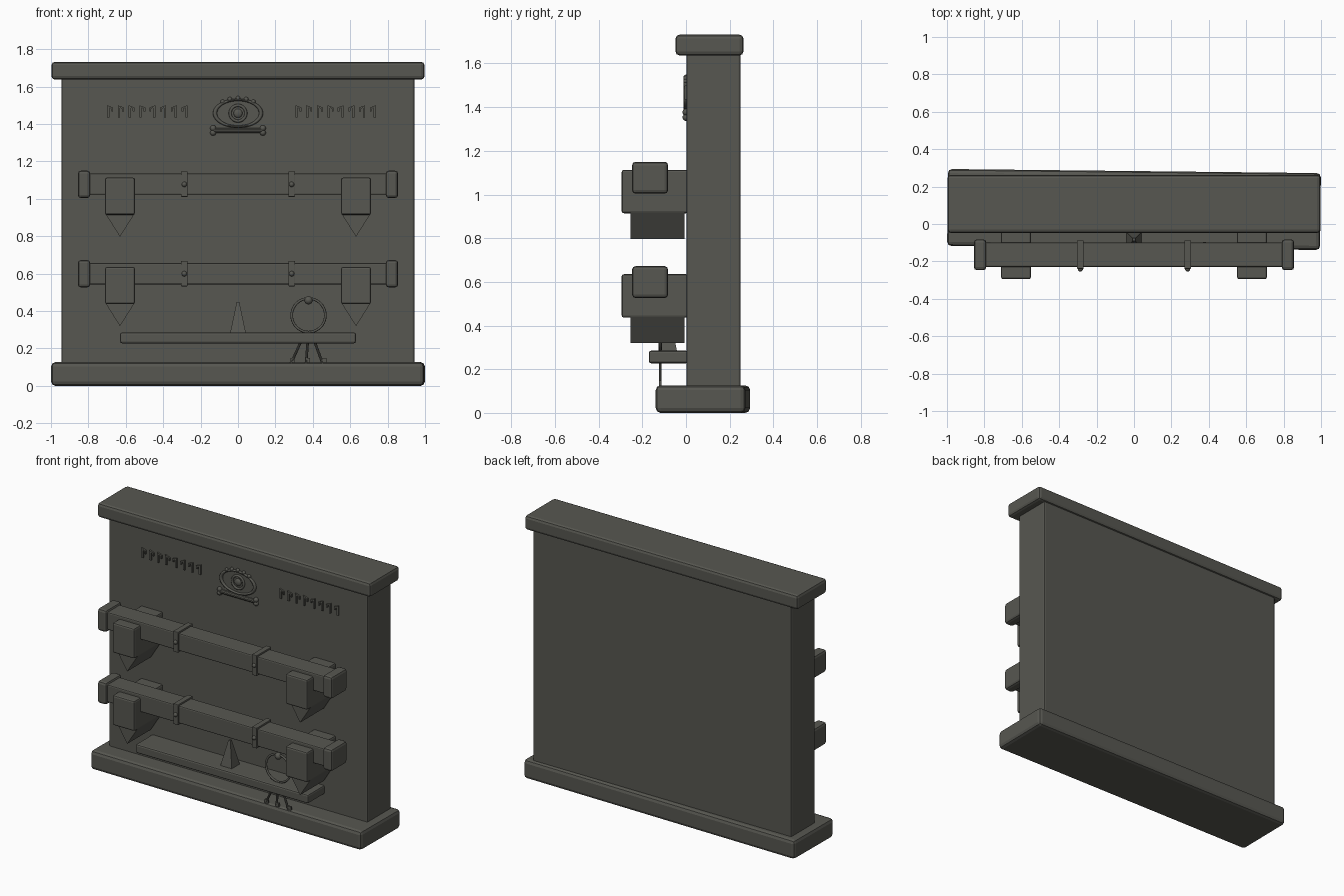
import bpy, bmesh, math
from mathutils import Vector, Matrix

cube = bpy.data.objects.get("Cube")
if cube:
    bpy.data.objects.remove(cube, do_unlink=True)

stone = bpy.data.materials.new("dark_grey_stone")
stone.use_nodes = True
COLOUR = (0.095, 0.095, 0.082, 1)
stone.diffuse_color = COLOUR
stone.node_tree.nodes["Principled BSDF"].inputs["Base Color"].default_value = COLOUR


def finish(name, bm, bevel=0, smooth=False):
    """Turn a bmesh into a named object, with optional rounded edges."""
    bmesh.ops.recalc_face_normals(bm, faces=bm.faces)
    mesh = bpy.data.meshes.new(name)
    bm.to_mesh(mesh)
    bm.free()
    mesh.materials.append(stone)
    obj = bpy.data.objects.new(name, mesh)
    bpy.context.scene.collection.objects.link(obj)
    if bevel:
        mod = obj.modifiers.new("rounded_edges", 'BEVEL')
        mod.width = bevel
        mod.segments = 2
    if smooth:
        for poly in mesh.polygons:
            poly.use_smooth = True
    return obj


def box(name, x, y, z, bevel=0.0, turn=0.0):
    """Box from (low, high) ranges, turned about its own y or z if asked."""
    bm = bmesh.new()
    bmesh.ops.create_cube(bm, size=1)
    size = [b - a for a, b in (x, y, z)]
    bmesh.ops.scale(bm, vec=size, verts=bm.verts)
    obj = finish(name, bm, bevel)
    obj.location = [(a + b) / 2 for a, b in (x, y, z)]
    obj.rotation_euler.z = turn
    return obj


def prism(name, outline, y0, y1):
    """Extrude an (x, z) outline along y."""
    bm = bmesh.new()
    face = bm.faces.new([bm.verts.new((x, y0, z)) for x, z in outline])
    ext = bmesh.ops.extrude_face_region(bm, geom=[face])
    moved = [v for v in ext["geom"] if isinstance(v, bmesh.types.BMVert)]
    bmesh.ops.translate(bm, vec=(0, y1 - y0, 0), verts=moved)
    return finish(name, bm)


def ball(name, centre, radius, squash=1.0):
    bm = bmesh.new()
    bmesh.ops.create_uvsphere(bm, u_segments=16, v_segments=10, radius=radius)
    obj = finish(name, bm, smooth=True)
    obj.location = centre
    obj.scale.y = squash
    return obj


def rod(name, start, end, radius):
    """Round bar between two points."""
    a, b = Vector(start), Vector(end)
    bm = bmesh.new()
    bmesh.ops.create_cone(bm, cap_ends=True, segments=10, radius1=radius,
                          radius2=radius, depth=(b - a).length)
    obj = finish(name, bm)
    obj.location = (a + b) / 2
    obj.rotation_euler = (b - a).to_track_quat('Z', 'Y').to_euler()
    return obj


def ring(name, centre, rx, rz, tube):
    """Upright oval ring facing the front."""
    bpy.ops.mesh.primitive_torus_add(location=centre, rotation=(math.pi / 2, 0, 0),
                                     major_radius=rx, minor_radius=tube,
                                     major_segments=40, minor_segments=8)
    obj = bpy.context.object
    obj.name = name
    obj.scale.y = rz / rx
    obj.data.materials.append(stone)
    bpy.ops.object.shade_smooth()
    return obj


# Wall slab, capstone and slightly skewed plinth
box("wall_panel", (-0.944, 0.944), (0.002, 0.25), (0.1, 1.66), 0.01)
box("capstone", (-0.997, 0.997), (-0.048, 0.263), (1.637, 1.732), 0.018)
box("plinth", (-0.997, 0.997), (-0.128, 0.283), (0, 0.126), 0.022, math.radians(-0.63))

# Two rack beams with collars, bands, rivets and pointed brackets
for row, z in (("upper", 1.077), ("lower", 0.599)):
    box(row + "_beam", (-0.8, 0.8), (-0.23, -0.098), (z - 0.058, z + 0.058), 0.008)
    for side, s in (("left", 1), ("right", -1)):
        tag = f"{row}_{side}_"

        def span(centre, half):
            return (s * centre - half, s * centre + half)

        box(tag + "end_collar", span(0.823, 0.033), (-0.247, -0.082),
            (z - 0.073, z + 0.073), 0.016)
        box(tag + "band", span(0.287, 0.018), (-0.24, -0.087),
            (z - 0.067, z + 0.069), 0.004)
        ball(tag + "rivet", (s * 0.287, -0.24, z), 0.014)
        box(tag + "bracket", span(0.631, 0.08), (-0.295, 0.01),
            (z - 0.163, z + 0.036), 0.011)
        low, high = span(0.631, 0.077)
        prism(tag + "bracket_point",
              [(low, z - 0.158), (high, z - 0.158), (s * 0.631, z - 0.28)], -0.254, -0.008)

# Shelf with a small tapered spike
box("shelf", (-0.63, 0.63), (-0.17, 0.01), (0.227, 0.285), 0.01)
bm = bmesh.new()
bmesh.ops.create_cone(bm, cap_ends=True, segments=4, radius1=0.059, radius2=0.01,
                      depth=0.165, matrix=Matrix.Rotation(math.pi / 4, 4, 'Z'))
finish("shelf_spike", bm).location = (0, -0.083, 0.366)

# Key ring with three splayed keys
RY = -0.118
ring("key_ring", (0.377, RY, 0.377), 0.09, 0.09, 0.007)
ball("key_ring_knob", (0.377, RY, 0.457), 0.022)
for i, (top, foot) in enumerate(((0.36, 0.284), (0.377, 0.364), (0.39, 0.452))):
    rod(f"key_shaft_{i + 1}", (top, RY, 0.29), (foot, RY, 0.12), 0.007)
    box(f"key_bit_{i + 1}", (foot - 0.004, foot + 0.02), (RY - 0.006, RY + 0.006),
        (0.125, 0.148))

# Carved eye emblem with lashes
EZ = 1.457
ring("eye_rim", (0, 0, EZ), 0.123, 0.072, 0.011)
ring("iris_rim", (0, 0, EZ), 0.042, 0.042, 0.008)
ball("pupil", (0, 0, EZ), 0.024, 0.5)
for i in range(5):
    a = math.radians(50 + 20 * i)
    ball(f"lash_{i + 1}", (0.128 * math.cos(a), 0, EZ + 0.08 * math.sin(a)), 0.012)

# Carved bar with knobbed ends under the eye
rod("emblem_bar", (-0.13, 0, 1.365), (0.13, 0, 1.365), 0.013)
for s in (-1, 1):
    for dz in (-0.012, 0.012):
        ball("emblem_bar_knob", (s * 0.133, 0, 1.365 + dz), 0.016)

# Rows of hooked notches as abstract ornament
for side, start in (("right", -0.7), ("left", 0.307)):
    for i in range(8):
        x = start + 0.0575 * i
        d = 1 if i < 4 else -1
        stem = x + (0 if d > 0 else 0.028)
        outline = [(stem, 1.435), (stem, 1.5), (stem + d * 0.032, 1.488),
                   (stem + d * 0.032, 1.466), (stem + d * 0.022, 1.468),
                   (stem + d * 0.022, 1.482), (stem + d * 0.012, 1.486),
                   (stem + d * 0.012, 1.435)]
        prism(f"{side}_notch_{i + 1}", outline, -0.008, 0.01)
